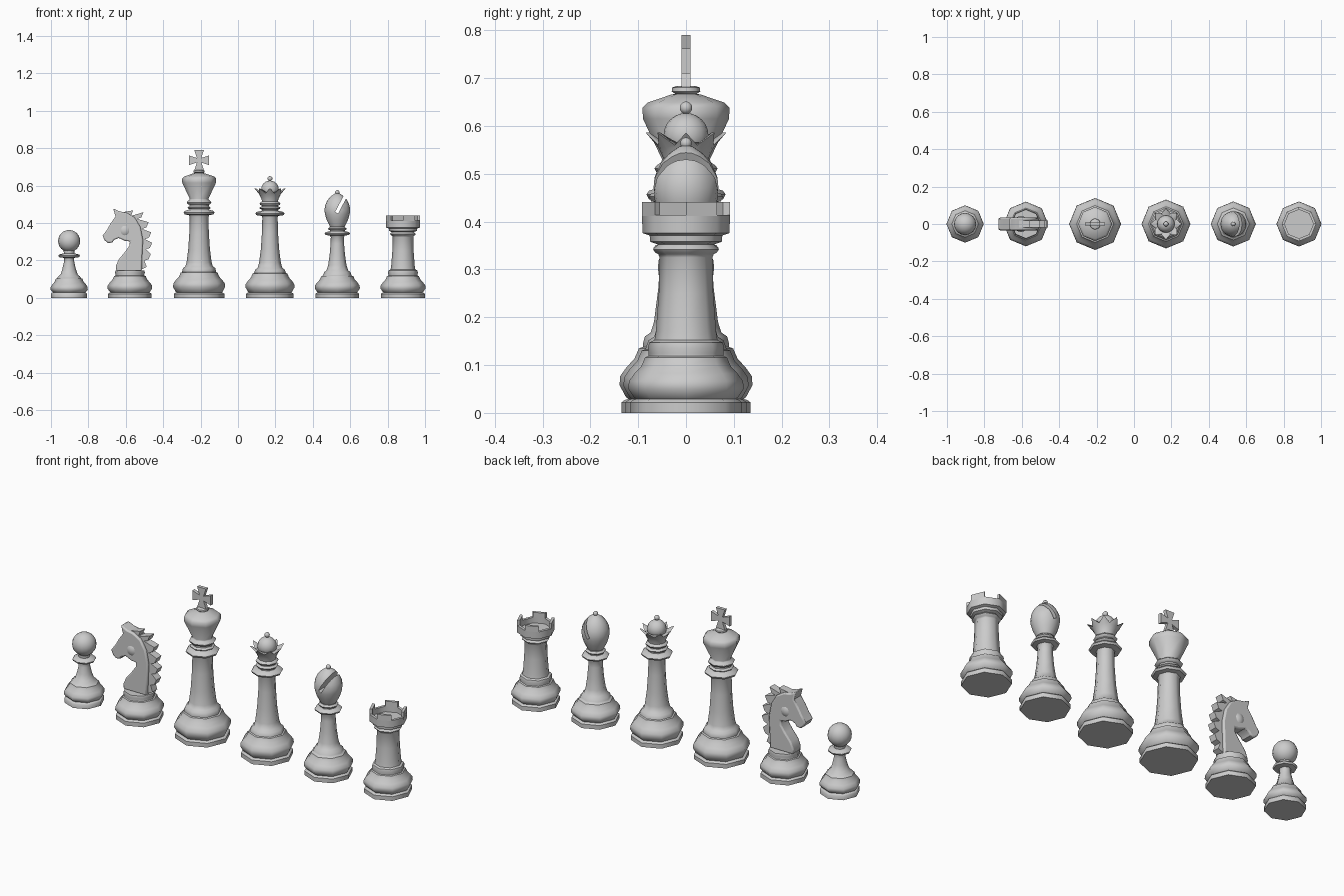
import bpy, bmesh
from math import sin, cos, pi, radians
from mathutils import Vector

if "Cube" in bpy.data.objects:
    bpy.data.objects.remove(bpy.data.objects["Cube"])


def finish(name, bm, smooth=46):
    bmesh.ops.recalc_face_normals(bm, faces=bm.faces)
    me = bpy.data.meshes.new(name)
    bm.to_mesh(me)
    bm.free()
    ob = bpy.data.objects.new(name, me)
    bpy.context.collection.objects.link(ob)
    bpy.ops.object.select_all(action='DESELECT')
    bpy.context.view_layer.objects.active = ob
    ob.select_set(True)
    bpy.ops.object.shade_smooth_by_angle(angle=radians(smooth))
    return ob


def lathe(name, x, profile, n=8, wave=False):
    """Turn an (r, z) profile about a vertical axis; wave pulls odd rim points in."""
    bm = bmesh.new()
    rings = []
    for r, z in profile:
        ring = []
        for i in range(n):
            dip = wave and i % 2 and r > 0.075
            rr, zz = (r * 0.74, z - 0.026) if dip else (r, z)
            a = 2 * pi * i / n
            ring.append(bm.verts.new((x + rr * cos(a), rr * sin(a), zz)))
        rings.append(ring)
    for lo, hi in zip(rings, rings[1:]):
        for i in range(n):
            j = (i + 1) % n
            bm.faces.new((lo[i], lo[j], hi[j], hi[i]))
    bmesh.ops.remove_doubles(bm, verts=bm.verts, dist=1e-5)
    return finish(name, bm)


def plate(name, pts, half, bevel=0.0):
    """Upright (x, z) outline given a thickness along y."""
    bm = bmesh.new()
    face = bm.faces.new([bm.verts.new((x, -half, z)) for x, z in pts])
    ext = bmesh.ops.extrude_face_region(bm, geom=[face])
    moved = [v for v in ext['geom'] if isinstance(v, bmesh.types.BMVert)]
    bmesh.ops.translate(bm, verts=moved, vec=(0, 2 * half, 0))
    ob = finish(name, bm, 40)
    if bevel:
        mod = ob.modifiers.new("edge_rounding", 'BEVEL')
        mod.width, mod.segments = bevel, 2
        mod.limit_method, mod.angle_limit = 'ANGLE', radians(80)
    return ob


def ball(name, x, z, r, scale=(1, 1, 1)):
    bpy.ops.mesh.primitive_uv_sphere_add(segments=16, ring_count=12, radius=r, location=(x, 0, z))
    ob = bpy.context.object
    ob.name, ob.scale = name, scale
    bpy.ops.object.shade_smooth()
    return ob


def foot(R, H):
    """Shared foot profile: plinth, groove, bulge and shoulder."""
    return [(0, 0), (R, 0), (R, .022), (.95 * R, .027), (.89 * R, .029), (.93 * R, .033),
            (1.03 * R, .40 * H), (1.02 * R, .53 * H), (.92 * R, .66 * H), (.80 * R, .78 * H),
            (.73 * R, .93 * H), (.67 * R, .95 * H)]


def ring(r, z, h, inner):
    """Collar bead with a narrow waist above and below."""
    return [(inner, z - h), (r * .93, z - h * .7), (r, z), (r * .93, z + h * .5), (inner, z + h)]


# Pawn
PX = -.903
lathe("pawn_body", PX, foot(.097, .11) + [(.058, .115), (.046, .125), (.036, .155), (.028, .19), (.026, .21)]
      + ring(.058, .226, .012, .028) + [(.03, .262), (0, .262)])
ball("pawn_head", PX, .304, .059)

# Knight
NX = -.578
lathe("knight_base", NX, foot(.116, .125) + [(.076, .124), (.08, .135), (.077, .147), (0, .147)])
plate("knight_head_and_neck", [
    (-.65, .143), (-.653, .17), (-.638, .205), (-.605, .245), (-.58, .28), (-.578, .302),
    (-.605, .305), (-.638, .32), (-.662, .31), (-.672, .296), (-.695, .293), (-.713, .308),
    (-.724, .332), (-.703, .36), (-.68, .40), (-.655, .435), (-.667, .478), (-.632, .462),
    (-.595, .455), (-.552, .43), (-.522, .38), (-.508, .31), (-.512, .23), (-.515, .143)], .034, .007)
tips = [(-.56, .468), (-.505, .458), (-.478, .405), (-.464, .35), (-.459, .295), (-.466, .235), (-.488, .165)]
mane = [(-.635, .455)]
for tx, tz in tips:
    mane += [(tx, tz), (tx - .012, tz - .028), (tx - .034, tz - .036)]
plate("knight_mane", mane[:-2] + [(-.53, .145), (-.56, .2), (-.55, .32), (-.59, .41)], .02)
ball("knight_cheek", -.605, .36, .042, (1, 1, 1.05))

# King
KX = -.208
lathe("king_body", KX, foot(.135, .145) + [(.09, .145), (.086, .16), (.074, .168), (.067, .19), (.058, .26),
      (.052, .35), (.05, .43)] + ring(.083, .457, .015, .054) + ring(.062, .482, .008, .052)
      + ring(.066, .511, .013, .052)
      + [(.05, .53), (.09, .615), (.091, .638), (.08, .649), (.03, .666), (.022, .667),
         (.03, .672), (.029, .68), (.02, .684), (0, .684)])
cross = []
for k in range(4):
    c, s = cos(k * pi / 2), sin(k * pi / 2)
    for u, v in ((.026, .054), (-.026, .054), (-.012, .012)):
        cross.append((KX + u * c - v * s, .736 + u * s + v * c))
plate("king_cross", cross, .009)

# Queen
QX = .171
lathe("queen_body", QX, foot(.127, .14) + [(.083, .14), (.078, .152), (.066, .16), (.058, .19), (.049, .26),
      (.043, .35), (.041, .43)] + ring(.078, .452, .014, .044) + ring(.056, .481, .008, .044)
      + ring(.056, .504, .011, .043) + [(.042, .52), (0, .52)])
lathe("queen_crown", QX, [(0, .514), (.042, .514), (.046, .53), (.058, .555), (.084, .586), (.076, .586),
      (.05, .565), (0, .565)], 16, wave=True)
ball("queen_dome", QX, .580, .047)
ball("queen_finial", QX, .638, .013)

# Bishop
BX = .531
lathe("bishop_body", BX, foot(.117, .125) + [(.074, .126), (.07, .138), (.058, .147), (.049, .175), (.041, .23),
      (.036, .29), (.035, .325)] + ring(.068, .345, .012, .04) + ring(.05, .37, .008, .04)
      + [(.038, .39), (0, .39)])
head = lathe("bishop_head", BX, [(0, .382), (.04, .382), (.057, .417), (.066, .447), (.069, .47), (.065, .495),
             (.053, .522), (.035, .543), (.014, .557), (0, .56)], 16)
way = Vector((cos(radians(62)), 0, sin(radians(62))))
bpy.ops.mesh.primitive_cube_add(size=1, location=Vector((BX - .004, 0, .455)) + way * .075,
                                rotation=(0, -radians(62), 0))
cutter = bpy.context.object
cutter.name, cutter.scale, cutter.hide_render = "slot_cutter", (.15, .3, .018), True
mod = head.modifiers.new("slot", 'BOOLEAN')
mod.operation, mod.solver, mod.object = 'DIFFERENCE', 'EXACT', cutter
bpy.context.view_layer.objects.active = head
bpy.ops.object.modifier_apply(modifier="slot")
bpy.data.objects.remove(cutter)
ball("bishop_finial", BX, .564, .012)

# Rook
RX = .882
lathe("rook_body", RX, foot(.117, .125) + [(.078, .124), (.08, .135), (.077, .147), (.066, .152), (.063, .17),
      (.057, .25), (.055, .325)] + ring(.069, .342, .01, .058)
      + [(.064, .354), (.075, .358), (.076, .371), (.091, .376), (.092, .414), (.077, .414), (.077, .385), (0, .385)])
bm = bmesh.new()
for k in range(0, 8, 2):
    corners = []
    for z in (.412, .441):
        for r, i in ((.092, k), (.092, k + 1), (.077, k + 1), (.077, k)):
            corners.append(bm.verts.new((RX + r * cos(i * pi / 4), r * sin(i * pi / 4), z)))
    for f in ((0, 1, 2, 3), (4, 5, 6, 7), (0, 1, 5, 4), (1, 2, 6, 5), (2, 3, 7, 6), (3, 0, 4, 7)):
        bm.faces.new([corners[i] for i in f])
finish("rook_battlements", bm, 30)
